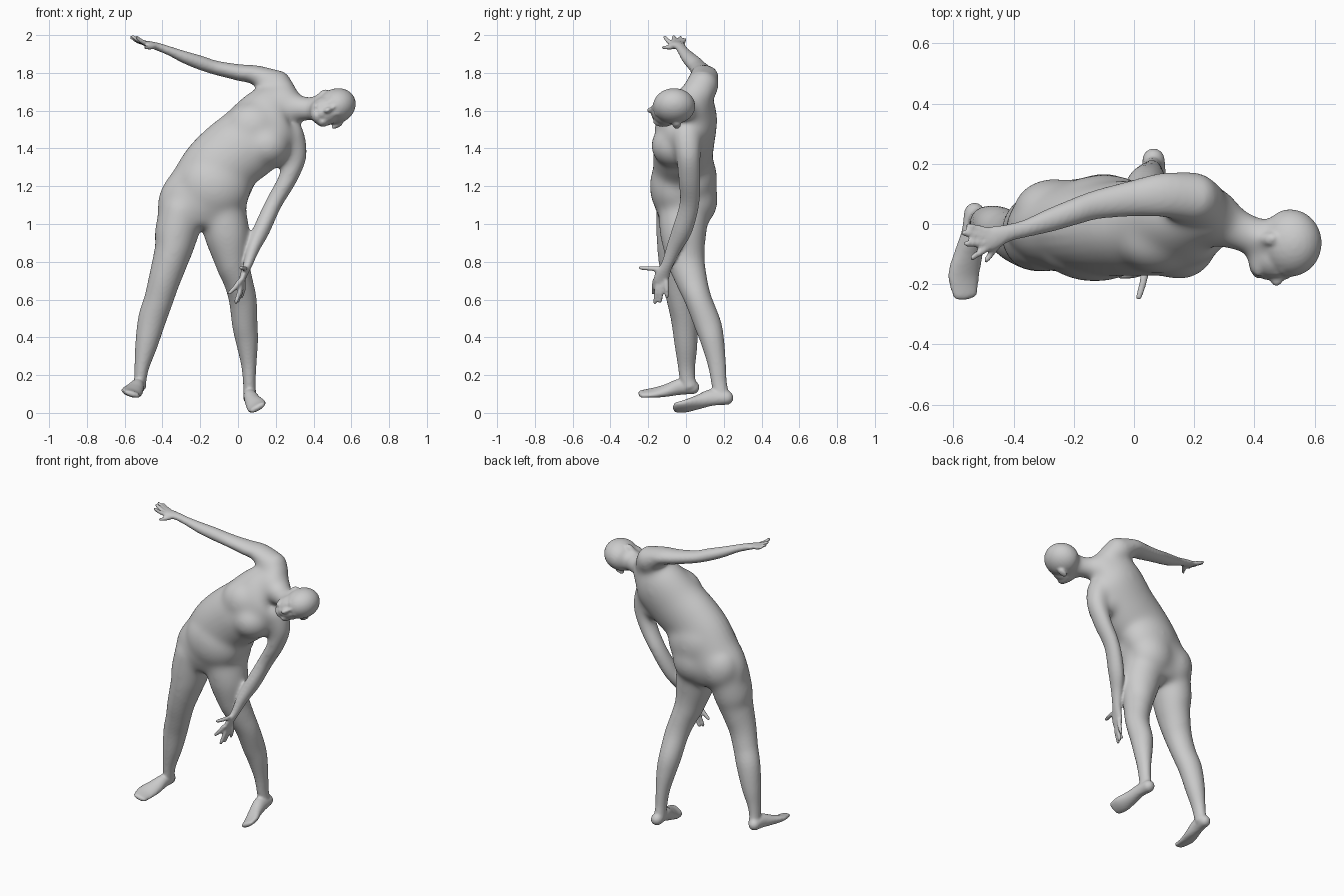
import bpy, bmesh, math
from mathutils import Vector, Matrix

bm = bmesh.new()
SEG = 28


def spline(pts, n=5):
    """Catmull-Rom through equal-length tuples."""
    out = []
    for i in range(len(pts) - 1):
        p0, p1 = Vector(pts[max(i - 1, 0)]), Vector(pts[i])
        p2, p3 = Vector(pts[i + 1]), Vector(pts[min(i + 2, len(pts) - 1)])
        for k in range(n):
            t = k / n
            out.append(0.5 * (2 * p1 + (p2 - p0) * t + (2 * p0 - 5 * p1 + 4 * p2 - p3) * t * t
                              + (3 * p1 - p0 - 3 * p2 + p3) * t ** 3))
    out.append(Vector(pts[-1]))
    return out


def loft(sections, side, side_end=None, cap=1.0):
    """Oval tube with domed ends; section = (x, y, z, radius along side, other radius)."""
    path = spline(sections)
    s0, s1 = Vector(side), Vector(side_end or side)
    n = len(path)
    rings = []
    for i, p in enumerate(path):
        c = Vector(p[:3])
        t = (Vector(path[min(i + 1, n - 1)][:3]) - Vector(path[max(i - 1, 0)][:3])).normalized()
        s = s0.lerp(s1, i / (n - 1))
        s = (s - t * s.dot(t)).normalized()
        rings.append((c, s, t.cross(s), t, p[3], p[4]))

    def dome(ring, sign):
        c, s, u, t, a, b = ring
        d = min(a, b) * cap
        return [(c + t * sign * d * math.sin(q), s, u, t, a * math.cos(q), b * math.cos(q))
                for q in (0.4, 0.8, 1.15, 1.45)]

    rings = dome(rings[0], -1)[::-1] + rings + dome(rings[-1], 1)
    loops = []
    for c, s, u, t, a, b in rings:
        loops.append([bm.verts.new(c + s * a * math.cos(q) + u * b * math.sin(q))
                      for q in (2 * math.pi * k / SEG for k in range(SEG))])
    for A, B in zip(loops, loops[1:]):
        for k in range(SEG):
            j = (k + 1) % SEG
            bm.faces.new((A[k], A[j], B[j], B[k]))
    bm.faces.new(loops[0][::-1])
    bm.faces.new(loops[-1])


def blob(center, radii, frame=Matrix.Identity(4)):
    m = frame @ Matrix.Translation(center) @ Matrix.Diagonal((*radii, 1))
    bmesh.ops.create_uvsphere(bm, u_segments=28, v_segments=18, radius=1, matrix=m)


def digit(base, tip, r, bend):
    b, t = Vector(base), Vector(tip)
    mid = (b + t) / 2 + Vector(bend)
    loft([(*b, r, r), (*mid, r * .95, r * .95), (*t, r * .75, r * .75)], (.3, .8, .5))


# torso, twisting from pelvis to shoulders
loft([(-.195, -.01, 1.01, .225, .125), (-.188, -.01, 1.09, .238, .155),
      (-.15, -.01, 1.19, .215, .16), (-.105, -.015, 1.285, .198, .158),
      (-.03, -.015, 1.365, .195, .158), (.065, -.008, 1.44, .197, .16),
      (.185, .02, 1.56, .187, .145), (.26, .02, 1.61, .145, .105),
      (.31, 0, 1.615, .085, .08)], (1, .05, .05), (.55, -.25, -.8), cap=.3)
# chest, belly, lower back, buttocks
blob((.15, -.055, 1.415), (.13, .132, .12))
blob((.08, -.045, 1.51), (.15, .122, .14))
blob((-.13, -.05, 1.20), (.20, .143, .19))
blob((-.10, .03, 1.24), (.19, .136, .18))
blob((-.27, .03, 1.12), (.135, .122, .15))
blob((-.10, .045, 1.13), (.145, .125, .15))
# shoulder muscles and side under the lower arm
blob((.235, .065, 1.695), (.075, .088, .085))
blob((.225, .01, 1.385), (.075, .08, .085))
# neck
loft([(.28, .01, 1.615, .09, .085), (.345, -.02, 1.61, .07, .066),
      (.40, -.04, 1.61, .065, .064), (.46, -.06, 1.62, .065, .065)], (0, 1, 0))

# legs
loft([(-.08, -.01, 1.08, .12, .135), (-.06, -.015, .95, .122, .125),
      (-.035, 0, .81, .093, .10), (0, .03, .70, .077, .083),
      (.025, .065, .60, .073, .071), (.036, .115, .47, .067, .071),
      (.047, .14, .38, .059, .062), (.057, .163, .26, .041, .048),
      (.06, .175, .16, .033, .041), (.062, .187, .09, .035, .042)], (1, 0, 0), cap=.6)
loft([(-.295, -.02, 1.08, .12, .14), (-.325, -.03, .95, .117, .13),
      (-.34, -.04, .865, .102, .115), (-.385, -.045, .72, .085, .086),
      (-.42, -.03, .60, .077, .072), (-.455, -.01, .495, .074, .069),
      (-.485, 0, .36, .059, .06), (-.508, .003, .25, .04, .046),
      (-.517, .008, .18, .033, .041), (-.52, .02, .14, .034, .041)], (1, 0, 0), cap=.6)
# feet
loft([(.065, .214, .08, .037, .038), (.069, .14, .082, .037, .046), (.08, .07, .059, .044, .036),
      (.098, 0, .037, .053, .025), (.104, -.052, .029, .046, .017)], (.86, 0, .5))
loft([(-.53, .036, .135, .035, .036), (-.535, -.03, .138, .038, .043), (-.55, -.10, .12, .049, .032),
      (-.566, -.17, .107, .054, .022), (-.56, -.236, .10, .043, .016)], (.95, 0, -.3))

# arms with palms
loft([(.20, .085, 1.73, .09, .09), (.10, .095, 1.785, .075, .054), (0, .085, 1.803, .06, .043),
      (-.12, .065, 1.828, .048, .037), (-.20, .04, 1.854, .043, .037),
      (-.28, .012, 1.882, .038, .032), (-.36, -.015, 1.915, .029, .024),
      (-.42, -.03, 1.937, .029, .021), (-.465, -.045, 1.95, .039, .017),
      (-.495, -.053, 1.957, .038, .014)], (0, 1, 0))
loft([(.275, .005, 1.47, .083, .08), (.303, .012, 1.37, .068, .064), (.264, .018, 1.245, .062, .051),
      (.187, .018, 1.11, .055, .046), (.123, -.02, .97, .053, .046),
      (.08, -.065, .87, .04, .034), (.052, -.10, .785, .031, .024),
      (.03, -.125, .73, .04, .019), (.018, -.135, .695, .04, .015)], (0, 1, 0))
# fingers, thumb last
for base, tip in (((-.49, -.023, 1.958), (-.55, -.006, 1.977)), ((-.495, -.042, 1.96), (-.565, -.03, 1.988)),
                  ((-.495, -.063, 1.96), (-.558, -.066, 1.993)), ((-.49, -.08, 1.957), (-.537, -.112, 1.99)),
                  ((-.44, -.05, 1.942), (-.49, -.12, 1.935))):
    digit(base, tip, .0128, (0, 0, -.004))
for base, tip in (((.01, -.165, .70), (-.047, -.172, .634)), ((.015, -.148, .69), (-.012, -.164, .585)),
                  ((.02, -.127, .69), (-.002, -.137, .59)), ((.028, -.105, .695), (.018, -.1, .615)),
                  ((.04, -.12, .76), (.016, -.243, .768))):
    digit(base, tip, .0138, (.005, 0, 0))

# head in its own tilted frame: left, forward, up
L, F, U = Vector((.431, 0, -.902)), Vector((0, -1, 0)), Vector((.902, 0, .431))
head = Matrix((L, F, U)).transposed().to_4x4()
head.translation = (.51, -.065, 1.62)
blob((0, -.002, .01), (.092, .112, .107), head)     # skull
blob((0, .038, -.05), (.077, .08, .09), head)       # face
blob((0, .072, -.108), (.045, .045, .032), head)    # chin
blob((0, .118, -.04), (.015, .024, .022), head)     # nose
blob((0, .11, -.018), (.009, .014, .03), head)      # nose bridge
blob((0, .088, .004), (.055, .022, .018), head)     # brow
blob((0, .106, -.078), (.026, .016, .015), head)    # lips
for sx in (-1, 1):
    blob((sx * .031, .094, -.02), (.015, .015, .012), head)       # eyelids
    blob((sx * .043, .05, -.088), (.03, .06, .034), head)         # jaw
    blob((sx * .094, -.016, -.028), (.014, .022, .034), head)     # ears

# fuse everything into one skin
bmesh.ops.recalc_face_normals(bm, faces=bm.faces)
mesh = bpy.data.meshes.new("body")
bm.to_mesh(mesh)
bm.free()
body = bpy.data.objects.new("body", mesh)
bpy.context.collection.objects.link(body)
fuse = body.modifiers.new("fuse", 'REMESH')
fuse.mode = 'VOXEL'
fuse.voxel_size = .0075
fused = bpy.data.meshes.new_from_object(body.evaluated_get(bpy.context.evaluated_depsgraph_get()))
body.modifiers.clear()
body.data = fused
bpy.data.meshes.remove(mesh)
fused.name = "body"
fused.shade_smooth()

# blend the muscles of the trunk strongly, hands and face only lightly
trunk = body.vertex_groups.new(name="trunk")
a, b = Vector((-.2, 0, 1.0)), Vector((.21, .02, 1.56))
for v in fused.vertices:
    t = max(0, min(1, (v.co - a).dot(b - a) / (b - a).length_squared))
    w = (.29 - (v.co - a.lerp(b, t)).length) / .07
    if w > 0:
        trunk.add([v.index], min(w, 1), 'REPLACE')
for name, steps, group in (("blend", 120, "trunk"), ("soften", 4, "")):
    mod = body.modifiers.new(name, 'SMOOTH')
    mod.factor = .5
    mod.iterations = steps
    mod.vertex_group = group
